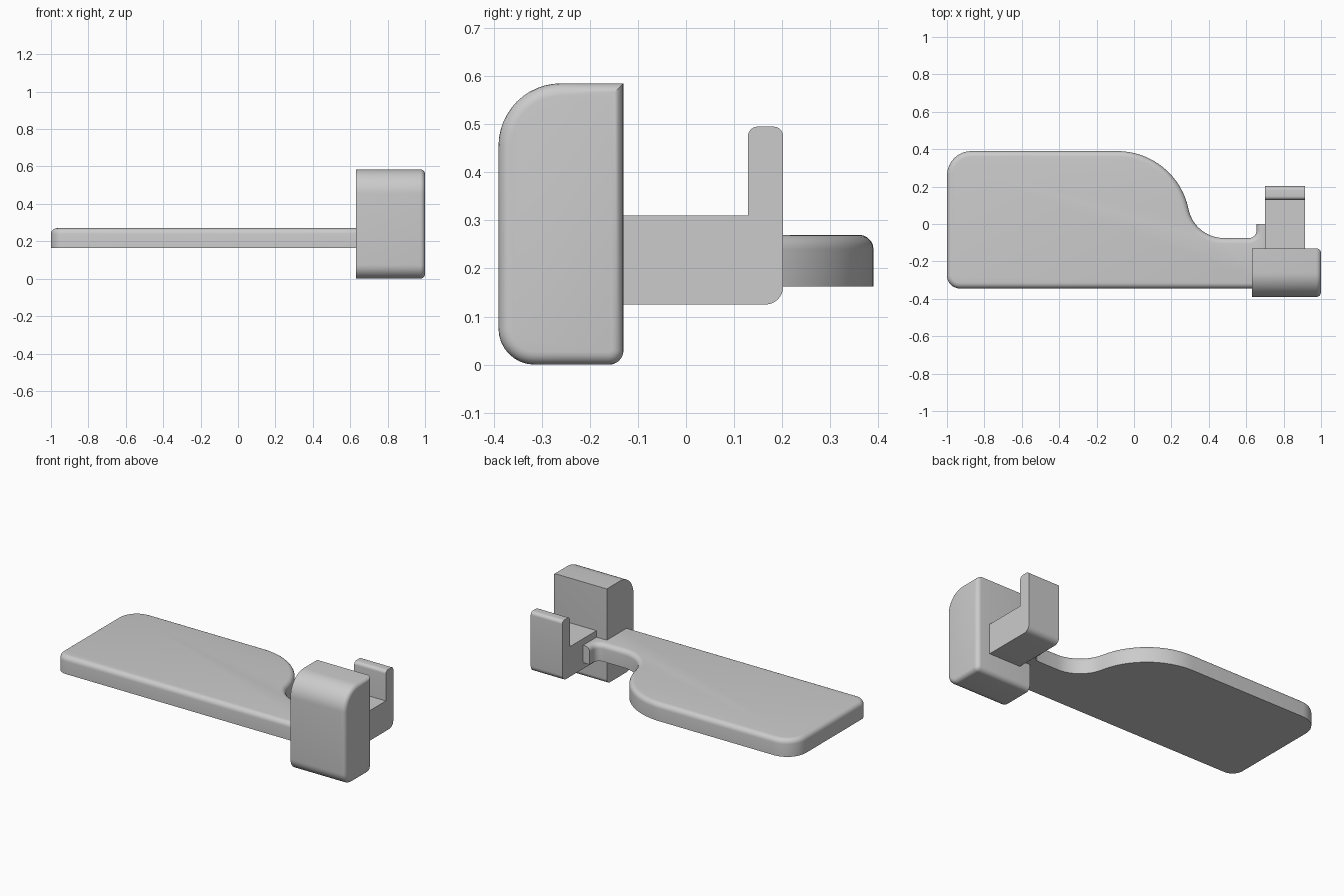
import bpy, bmesh
from math import cos, sin, radians
from mathutils import Vector, Matrix

cube = bpy.data.objects.get("Cube")
if cube:
    bpy.data.objects.remove(cube, do_unlink=True)

grey = bpy.data.materials.new("light grey")
grey.use_nodes = True
colour = (0.6, 0.6, 0.6, 1)
grey.diffuse_color = colour
grey.node_tree.nodes["Principled BSDF"].inputs["Base Color"].default_value = colour


def arc(cx, cy, r, start, end, steps=8):
    """Points along a circular arc, angles in degrees."""
    angles = [radians(start + (end - start) * i / steps) for i in range(steps + 1)]
    return [(cx + r * cos(a), cy + r * sin(a)) for a in angles]


def prism(name, outline, low, high, bevel=0, keep_sharp=None, along_x=False):
    """Extrude an outline and round the rim of its far end."""
    bm = bmesh.new()
    base = bm.faces.new([bm.verts.new((u, v, low)) for u, v in outline])
    bm.normal_update()
    ext = bmesh.ops.extrude_face_region(bm, geom=[base], use_keep_orig=True)
    top = [g for g in ext["geom"] if isinstance(g, bmesh.types.BMVert)]
    bmesh.ops.translate(bm, verts=top, vec=(0, 0, high - low))
    bmesh.ops.recalc_face_normals(bm, faces=bm.faces)
    if bevel:
        rim = [e for e in bm.edges
               if all(v.co.z > high - 0.001 for v in e.verts)
               and not (keep_sharp and keep_sharp(*[v.co for v in e.verts]))]
        bmesh.ops.bevel(bm, geom=rim, offset=bevel, segments=5, profile=0.5,
                        affect='EDGES', clamp_overlap=False)
    if along_x:  # outline (y, z), extruded along x
        turn = Matrix(((0, 0, 1, 0), (1, 0, 0, 0), (0, 1, 0, 0), (0, 0, 0, 1)))
        bmesh.ops.transform(bm, matrix=turn, verts=bm.verts)
    bmesh.ops.recalc_face_normals(bm, faces=bm.faces)
    mesh = bpy.data.meshes.new(name)
    bm.to_mesh(mesh)
    bm.free()
    mesh.materials.append(grey)
    obj = bpy.data.objects.new(name, mesh)
    bpy.context.collection.objects.link(obj)
    bpy.ops.object.select_all(action='DESELECT')
    obj.select_set(True)
    bpy.context.view_layer.objects.active = obj
    bpy.ops.object.shade_smooth_by_angle(angle=radians(32))
    return obj


# Flat handle plate with an S-curved neck and a small step at its narrow end
plate = (arc(-0.93, -0.275, 0.07, 180, 270)
         + [(0.70, -0.345), (0.70, 0), (0.655, 0)]
         + arc(0.615, -0.035, 0.04, 0, -90)
         + arc(0.48, 0.117, 0.192, 270, 191.6, 14)
         + arc(-0.09, 0, 0.39, 11.6, 90, 16)[1:]
         + arc(-0.87, 0.26, 0.13, 90, 180))
prism("handle_plate", plate, 0.163, 0.27, 0.03,
      lambda a, b: min(a.x, b.x) > 0.69 or min(a.y, b.y) > -0.001 and min(a.x, b.x) > 0.65)

# Thick front block, rounded on its front and on its outer face
block = (arc(-0.26, 0.455, 0.13, 90, 180, 12)
         + arc(-0.315, 0.075, 0.075, 180, 270)
         + arc(-0.16, 0.03, 0.03, 270, 360)
         + [(-0.13, 0.585)])
prism("front_block", block, 0.63, 1.0, 0.026, along_x=True)

# L-shaped hook behind the block
hook = ([(-0.15, 0.31), (-0.15, 0.125)]
        + arc(0.165, 0.162, 0.037, 270, 360)
        + arc(0.182, 0.475, 0.02, 0, 90)
        + arc(0.149, 0.475, 0.02, 90, 180)
        + [(0.129, 0.31)])
prism("rear_hook", hook, 0.70, 0.915, along_x=True)
